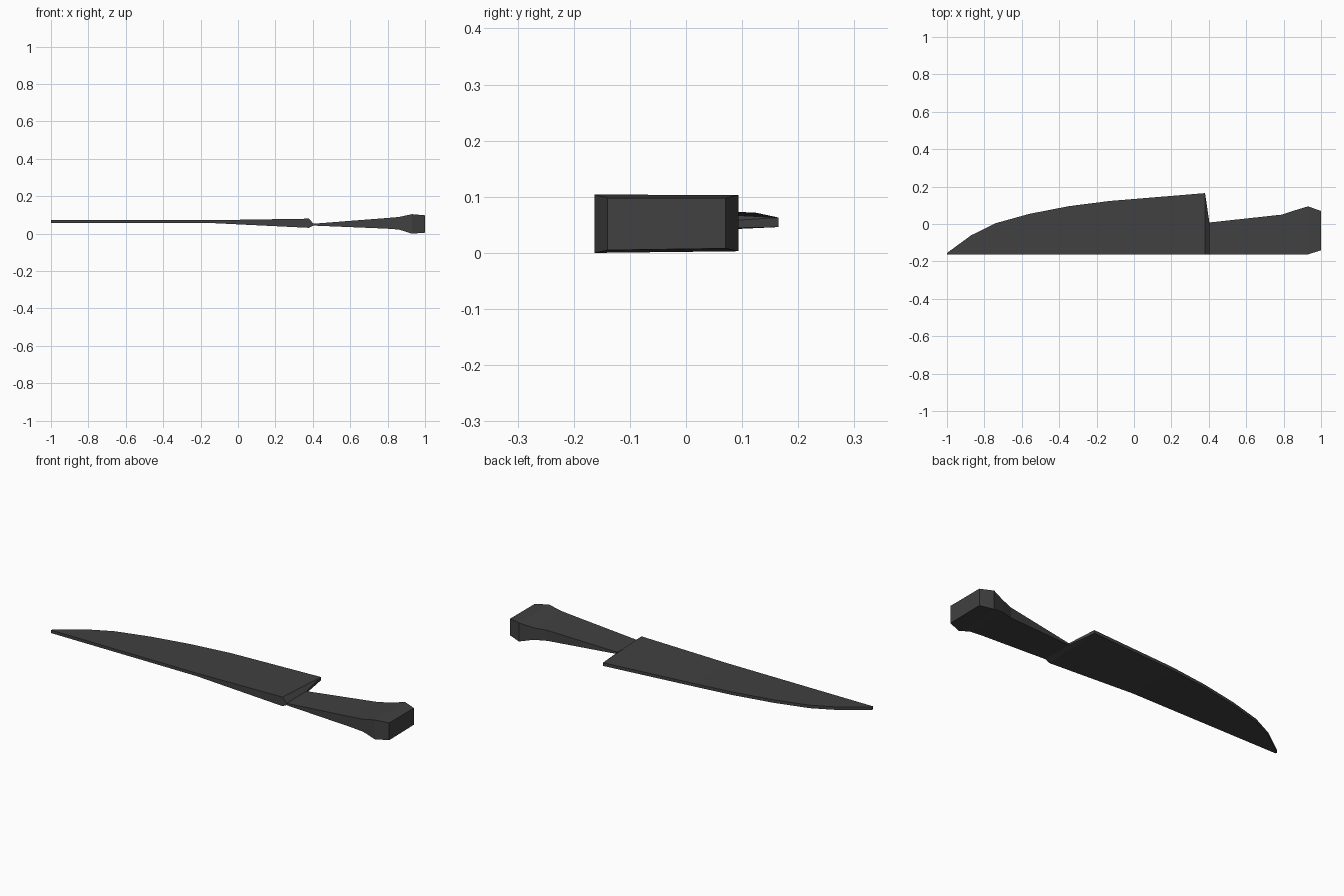
import bpy, bmesh

if "Cube" in bpy.data.objects:
    bpy.data.objects.remove(bpy.data.objects["Cube"])

steel = bpy.data.materials.new("dark grey")
steel.diffuse_color = (0.052, 0.052, 0.052, 1)
steel.use_nodes = True
steel.node_tree.nodes["Principled BSDF"].inputs["Base Color"].default_value = steel.diffuse_color


def loft(name, stations, cap_start, cap_end):
    """Loft four-sided sections: x, y_front, y_back, (z low, z high) front, (z low, z high) back."""
    bm = bmesh.new()
    rings = []
    for x, y0, y1, (f0, f1), (b0, b1) in stations:
        rings.append([bm.verts.new(p) for p in
                      ((x, y0, f0), (x, y1, b0), (x, y1, b1), (x, y0, f1))])
    for a, b in zip(rings, rings[1:]):
        for i in range(4):
            j = (i + 1) % 4
            bm.faces.new((a[i], a[j], b[j], b[i]))
    if cap_start:
        bm.faces.new(rings[0])
    if cap_end:
        bm.faces.new(rings[-1])
    bmesh.ops.recalc_face_normals(bm, faces=bm.faces)
    # an open loft can come out inside-out: check against the top side
    top = max(bm.faces, key=lambda f: abs(f.normal.z) * f.calc_area())
    mid = sum(v.co.z for r in rings for v in r) / (4 * len(rings))
    if (top.calc_center_median().z - mid) * top.normal.z < 0:
        bmesh.ops.reverse_faces(bm, faces=bm.faces)
    me = bpy.data.meshes.new(name)
    bm.to_mesh(me)
    bm.free()
    me.materials.append(steel)
    ob = bpy.data.objects.new(name, me)
    bpy.context.collection.objects.link(ob)
    return ob


FRONT = -0.163
neck = (0.403, FRONT, 0.008, (0.043, 0.053), (0.043, 0.053))

# blade: thin curved plate, thickening along its front side towards the handle
thin = (0.056, 0.072)
curve = [(-1, -0.155), (-0.87, -0.06), (-0.74, 0.004), (-0.56, 0.054),
         (-0.35, 0.095), (-0.13, 0.123)]
blade = [(x, FRONT, y, thin, thin) for x, y in curve]
blade += [(0.38, FRONT, 0.165, (0.031, 0.080), (0.046, 0.063)), neck]
loft("blade", blade, True, False)

# handle: flares from the pinched neck to a chamfered butt
handle = [neck,
          (0.79, FRONT, 0.050, (0.027, 0.083), (0.027, 0.083)),
          (0.86, FRONT, 0.073, (0.022, 0.089), (0.023, 0.088)),
          (0.93, FRONT, 0.094, (0.000, 0.104), (0.003, 0.103)),
          (1.0, -0.14, 0.07, (0.005, 0.098), (0.008, 0.098))]
loft("handle", handle, False, True)
